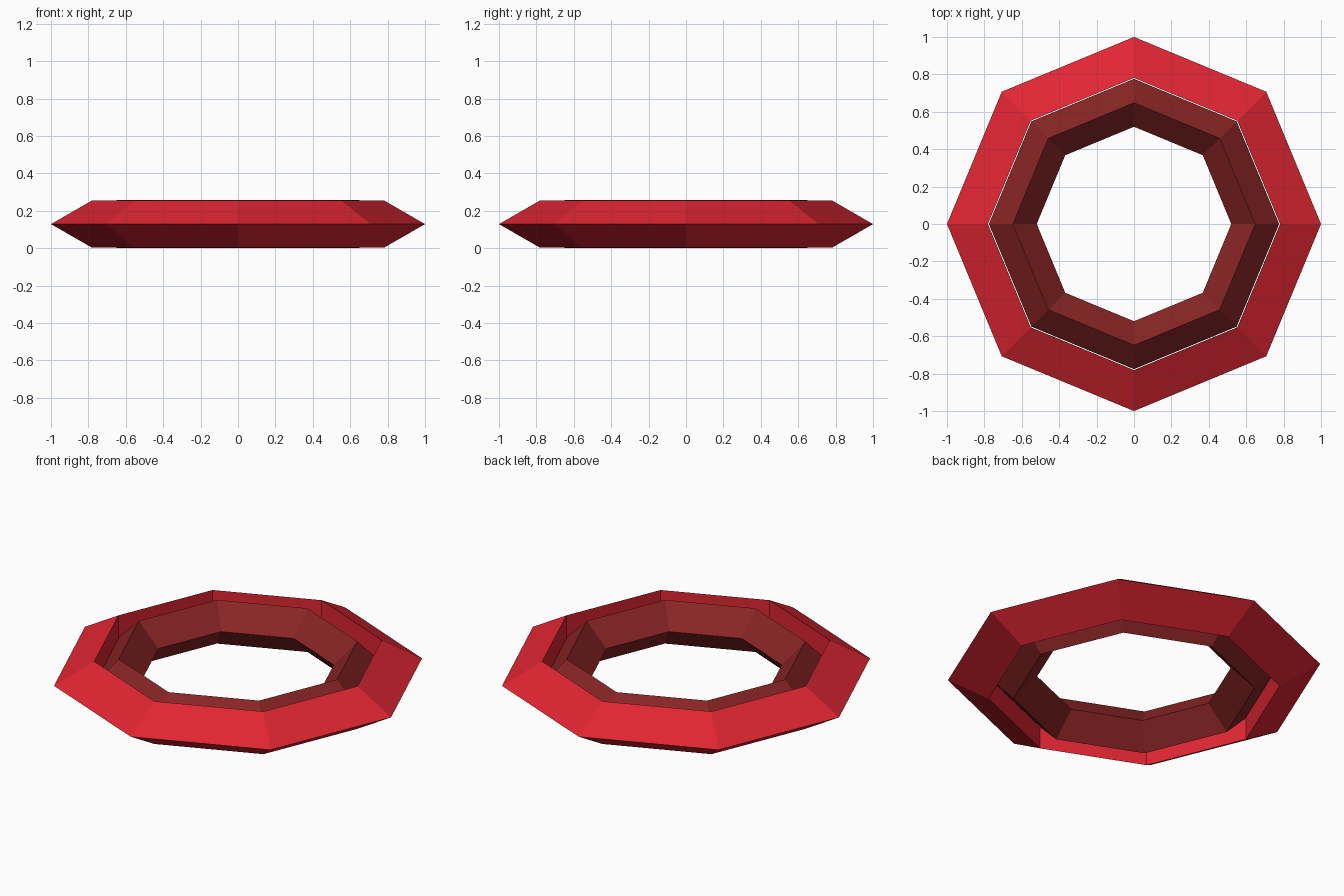
import bpy, bmesh, math

if "Cube" in bpy.data.objects:
    bpy.data.objects.remove(bpy.data.objects["Cube"])

SIDES = 8
MID = 0.129  # height of the ring's middle plane


def material(name, rgb):
    m = bpy.data.materials.new(name)
    m.diffuse_color = (*rgb, 1)
    m.use_nodes = True
    m.node_tree.nodes["Principled BSDF"].inputs["Base Color"].default_value = m.diffuse_color
    return m


def ring(name, profile, mat):
    """Sweep a closed (radius, z) profile around z in flat octagonal steps."""
    bm = bmesh.new()
    loops = []
    for i in range(SIDES):
        a = 2 * math.pi * i / SIDES
        loops.append([bm.verts.new((r * math.cos(a), r * math.sin(a), z)) for r, z in profile])
    n = len(profile)
    for i in range(SIDES):
        p, q = loops[i], loops[(i + 1) % SIDES]
        for j in range(n):
            k = (j + 1) % n
            bm.faces.new((p[j], q[j], q[k], p[k]))
    bmesh.ops.recalc_face_normals(bm, faces=bm.faces)
    me = bpy.data.meshes.new(name)
    bm.to_mesh(me)
    bm.free()
    me.materials.append(mat)
    ob = bpy.data.objects.new(name, me)
    bpy.context.collection.objects.link(ob)
    return ob


bright = material("bright red", (0.75, 0.019, 0.032))
dull = material("dull dark red", (0.25, 0.018, 0.018))

# outer ring: wedge section with a vertical inner wall
ring("outer_ring", [(1.0, MID), (0.781, MID + 0.126), (0.781, MID - 0.126)], bright)

# inner ring: diamond section, with a hairline gap to the outer ring
ring("inner_ring", [(0.776, MID), (0.648, MID + 0.129), (0.52, MID), (0.648, MID - 0.129)], dull)
